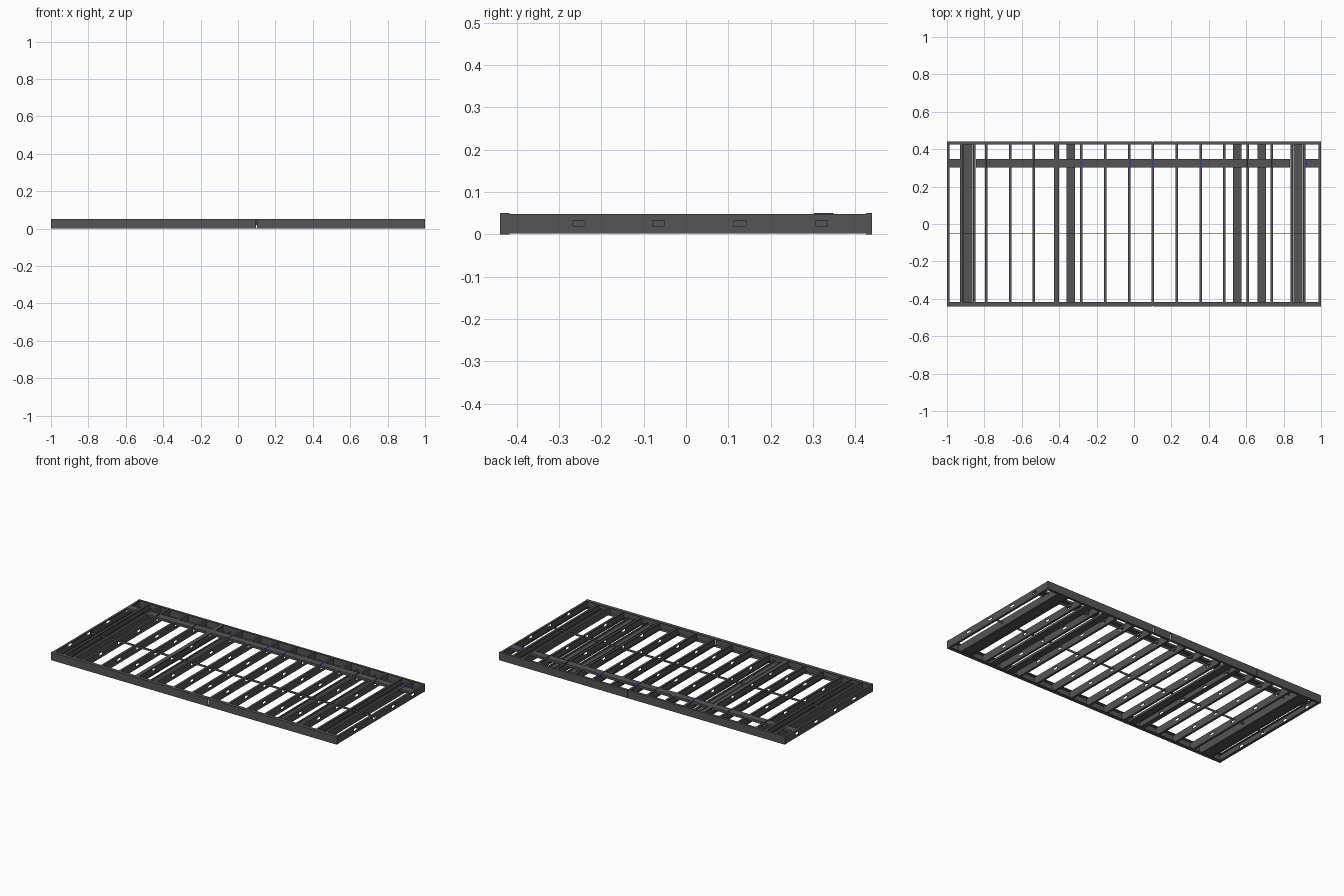
import bpy
import bmesh
from mathutils import Matrix

cube = bpy.data.objects.get("Cube")
if cube:
    bpy.data.objects.remove(cube)

T = 0.002                      # sheet thickness
H = 0.05                       # frame height
FRONT, REAR = -0.44, 0.44


def material(name, rgb):
    m = bpy.data.materials.new(name)
    m.use_nodes = True
    m.diffuse_color = (*rgb, 1)
    m.node_tree.nodes["Principled BSDF"].inputs["Base Color"].default_value = (*rgb, 1)
    return m


steel = material("dark_steel", (0.09, 0.09, 0.09))
shadow_gap = material("black_joint", (0.015, 0.015, 0.015))
blue = material("blue_clip", (0.03, 0.04, 0.4))
brown = material("brown_strip", (0.13, 0.07, 0.04))


def link(name, bm, *mats):
    mesh = bpy.data.meshes.new(name)
    bm.to_mesh(mesh)
    bm.free()
    for m in mats:
        mesh.materials.append(m)
    ob = bpy.data.objects.new(name, mesh)
    bpy.context.collection.objects.link(ob)
    return ob


def section(name, profile, start, end, axis="Y", slots=()):
    """Bent sheet: a profile (across, z) swept along an axis, with slots cut in the web."""
    half = 0.0145
    cuts = [start] + [s + d for s in slots for d in (-half, half)] + [end]
    bm = bmesh.new()
    rows = []
    for c in cuts:
        rows.append([bm.verts.new((a, c, z) if axis == "Y" else (c, a, z)) for a, z in profile])
    web = len(profile) // 2 - 1
    for i in range(len(cuts) - 1):
        for j in range(len(profile) - 1):
            if slots and i % 2 == 1 and j == web:
                continue
            bm.faces.new((rows[i][j], rows[i + 1][j], rows[i + 1][j + 1], rows[i][j + 1]))
    bmesh.ops.recalc_face_normals(bm, faces=bm.faces)
    ob = link(name, bm, steel)
    mod = ob.modifiers.new("sheet", "SOLIDIFY")
    mod.thickness = T
    mod.offset = 0
    mod.use_even_offset = True


def plate(name, lo, hi, mat, top_mat):
    bm = bmesh.new()
    size = [b - a for a, b in zip(lo, hi)]
    mid = [(a + b) / 2 for a, b in zip(lo, hi)]
    bmesh.ops.create_cube(bm, size=1, matrix=Matrix.Translation(mid) @ Matrix.Diagonal((*size, 1)))
    bm.normal_update()
    for f in bm.faces:
        f.material_index = int(f.normal.z > 0.5)
    link(name, bm, mat, top_mat)


def joist(name, x, side=1, slots=(-0.253, -0.065, 0.127, 0.32)):
    """Lipped channel centred on x; side is the direction its web faces."""
    web, edge = x + side * 0.006, x - side * 0.006
    lo, hi = 0.0025, H - 0.0025
    profile = [(edge, lo + 0.005), (edge, lo), (web, lo), (web, 0.02),
               (web, 0.033), (web, hi), (edge, hi), (edge, hi - 0.005)]
    section(name, profile, FRONT + T, REAR - T, slots=slots)


def flat_channel(name, centre, width, z, leg, start, end, axis="Y"):
    """Channel lying flat with its web at height z; leg is the signed flange height."""
    a, b = centre - width / 2 + T / 2, centre + width / 2 - T / 2
    section(name, [(a, z + leg), (a, z), (b, z), (b, z + leg)], start, end, axis)


def rail(name, outer, inner, splices):
    """Long edge rail, split at its splices."""
    profile = [(inner, T / 2), (outer, T / 2), (outer, H - T / 2), (inner, H - T / 2)]
    ends = [-1] + splices + [1]
    for i, (a, b) in enumerate(zip(ends, ends[1:])):
        section(f"{name}_{i + 1}", profile, a + 0.0015 * (i > 0),
                b - 0.0015 * (b < 1), "X")


rail("front_rail", FRONT + T / 2, FRONT + 0.023, [0.099])
rail("rear_rail", REAR - T / 2, REAR - 0.015, [-0.53, 0.099, 0.224])

# End joists and regular joists
joist("right_end_joist", -0.993, -1)
joist("left_end_joist", 0.993, 1)
for i, x in enumerate((-0.79, -0.662, -0.535, -0.282, -0.154, -0.025, 0.1,
                       0.228, 0.356, 0.482, 0.608, 0.736)):
    joist(f"floor_joist_{i + 1}", x)

# Doubled joist, back to back
joist("double_joist_a", -0.421, 1)
joist("double_joist_b", -0.408, -1)

# Bearers near the ends: two solid joists with a flat channel low between them
for name, x in (("right_bearer", -0.888), ("left_bearer", 0.877)):
    joist(name + "_outer", x - 0.034, -1, ())
    joist(name + "_inner", x + 0.034, 1, ())
    flat_channel(name + "_channel", x, 0.05, 0.0035, 0.014, FRONT + T, REAR - T)

# Flat cross channels, low in the frame
for i, x in enumerate((-0.338, 0.553, 0.682)):
    flat_channel(f"cross_channel_{i + 1}", x, 0.046, 0.0035, 0.014, FRONT + T, REAR - T)

# Service channel along the rear, interrupted by the bearers
for i, (a, b) in enumerate(((-0.998, -0.931), (-0.846, 0.835), (0.92, 0.998))):
    flat_channel(f"service_channel_{i + 1}", 0.325, 0.046, H - 0.0025, -0.014, a, b, "X")

# Joint clips where the service channel crosses joists
for mat, spots in ((blue, (-0.283, -0.022, 0.1, 0.357, 0.922)),
                   (shadow_gap, (-0.79, -0.535, 0.605, 0.736))):
    for i, x in enumerate(spots):
        plate(f"{mat.name}_{i + 1}", (x - 0.004, 0.302, H - 0.006),
              (x + 0.004, 0.348, H), mat, mat)

# Thin bracing strip running through the joist slots
plate("bracing_strip", (-0.995, -0.0512, 0.02), (0.995, -0.0488, 0.033), steel, brown)
